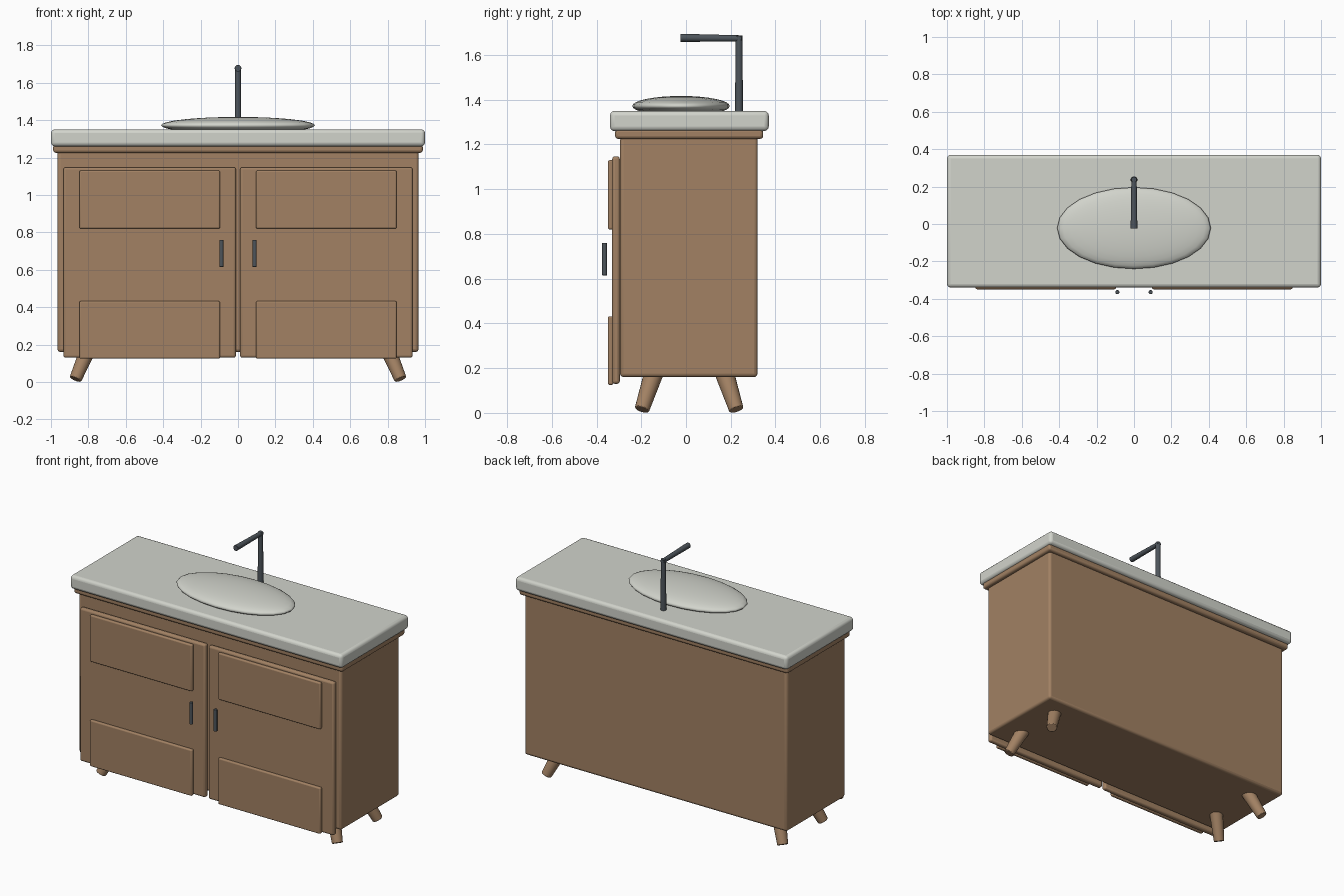
import bpy
from mathutils import Vector

cube = bpy.data.objects.get("Cube")
if cube:
    bpy.data.objects.remove(cube, do_unlink=True)


def material(name, rgb, roughness):
    mat = bpy.data.materials.new(name)
    mat.use_nodes = True
    mat.diffuse_color = (*rgb, 1)
    shader = next(n for n in mat.node_tree.nodes if n.type == 'BSDF_PRINCIPLED')
    shader.inputs["Base Color"].default_value = (*rgb, 1)
    shader.inputs["Roughness"].default_value = roughness
    return mat


wood = material("warm wood", (0.36, 0.22, 0.125), 0.6)
stone = material("pale stone", (0.64, 0.655, 0.60), 0.4)
metal = material("dark metal", (0.075, 0.09, 0.105), 0.4)


def finish(name, mat, angle=0.7):
    obj = bpy.context.object
    obj.name = name
    obj.data.materials.append(mat)
    bpy.ops.object.shade_smooth_by_angle(angle=angle)
    return obj


def box(name, low, high, mat, bevel):
    """Rounded box between two corners."""
    low, high = Vector(low), Vector(high)
    bpy.ops.mesh.primitive_cube_add(size=1, location=(low + high) / 2)
    obj = bpy.context.object
    obj.scale = high - low
    bpy.ops.object.transform_apply(location=False, rotation=False, scale=True)
    finish(name, mat)
    mod = obj.modifiers.new("rounded edges", 'BEVEL')
    mod.width = bevel
    mod.segments = 3
    return obj


def rod(name, start, end, r_start, r_end, mat, bevel=0.004):
    """Tapered rod from start to end."""
    start, end = Vector(start), Vector(end)
    axis = end - start
    bpy.ops.mesh.primitive_cone_add(
        vertices=20, radius1=r_start, radius2=r_end, depth=axis.length,
        location=(start + end) / 2,
        rotation=axis.to_track_quat('Z', 'Y').to_euler())
    obj = finish(name, mat)
    mod = obj.modifiers.new("soft ends", 'BEVEL')
    mod.width = bevel
    mod.segments = 2
    mod.limit_method = 'ANGLE'
    return obj


# Carcass, moulding and worktop
box("cabinet", (-0.965, -0.295, 0.16), (0.965, 0.32, 1.235), wood, 0.016)
box("moulding", (-0.988, -0.317, 1.225), (0.988, 0.345, 1.27), wood, 0.014)
box("countertop", (-1, -0.34, 1.26), (1, 0.37, 1.35), stone, 0.02)

# Doors with raised panels and bar handles
for side, s in (("left", 1), ("right", -1)):
    def door_box(name, x0, x1, y0, y1, z0, z1, bevel):
        xs = sorted((s * x0, s * x1))
        box(side + name, (xs[0], y0, z0), (xs[1], y1, z1), wood, bevel)

    door_box("_door", 0.011, 0.934, -0.33, -0.296, 0.13, 1.147, 0.012)
    door_box("_upper_panel", 0.096, 0.848, -0.349, -0.325, 0.82, 1.13, 0.008)
    door_box("_lower_panel", 0.096, 0.848, -0.349, -0.325, 0.125, 0.432, 0.008)
    rod(side + "_handle", (s * 0.089, -0.364, 0.615), (s * 0.089, -0.364, 0.76),
        0.011, 0.011, metal, 0.002)

    # Splayed tapered legs
    for place, y_foot, y_top in (("front", -0.197, -0.14), ("back", 0.225, 0.168)):
        rod(side + "_" + place + "_leg", (s * 0.869, y_foot, 0.015),
            (s * 0.795, y_top, 0.19), 0.033, 0.044, wood)

# Domed oval basin
bpy.ops.mesh.primitive_uv_sphere_add(segments=24, ring_count=16, radius=1,
                                     location=(0, -0.022, 1.372))
bpy.context.object.scale = (0.411, 0.218, 0.045)
bpy.ops.object.transform_apply(location=False, rotation=False, scale=True)
finish("basin", stone, 1.5)

# Tap: riser and spout
rod("tap_riser", (0, 0.237, 1.34), (0, 0.237, 1.687), 0.018, 0.015, metal, 0.002)
rod("tap_spout", (0, 0.25, 1.674), (0, -0.025, 1.677), 0.014, 0.018, metal, 0.002)
